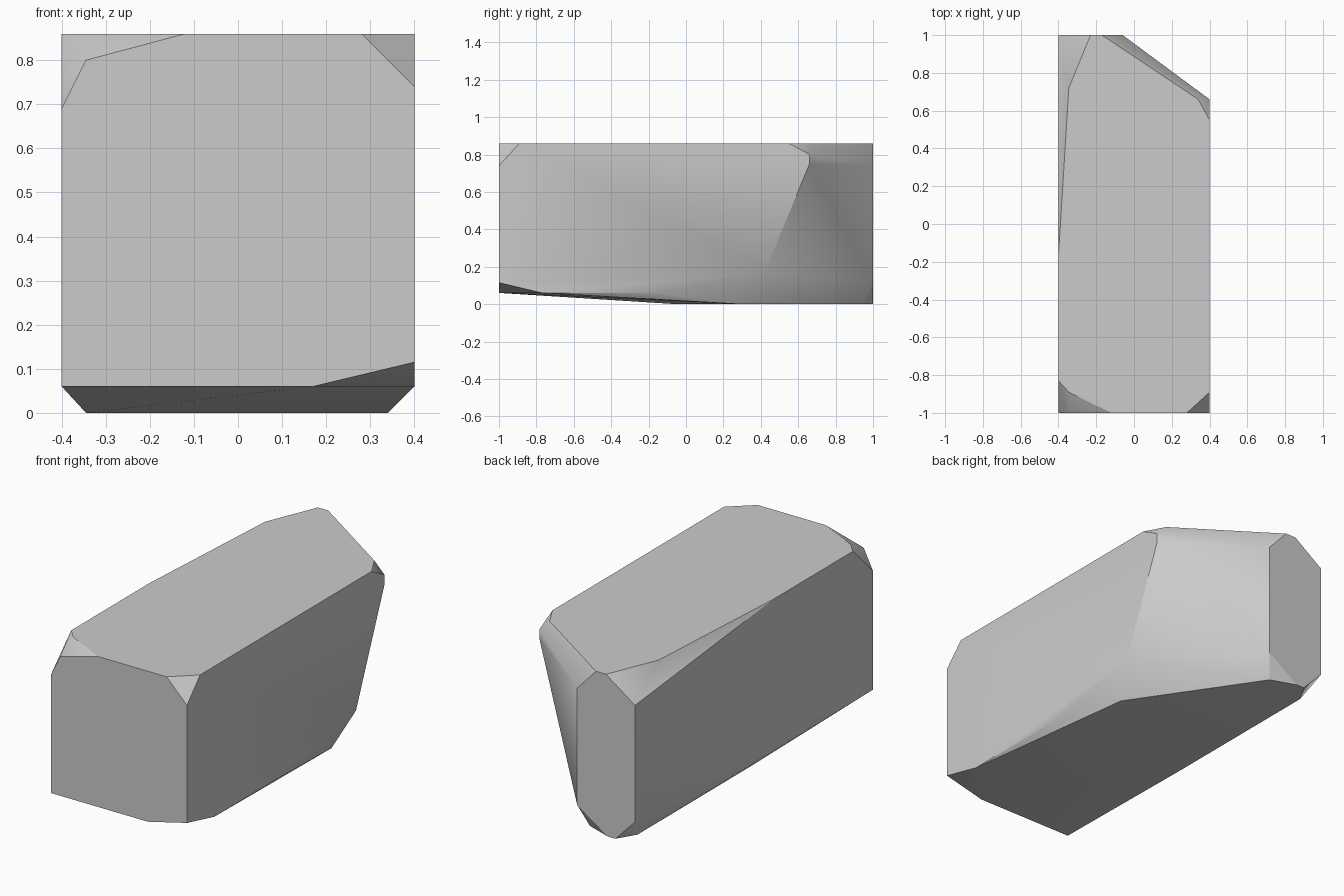
import bpy
import bmesh
import math

START = bpy.data.objects.get("Cube")
if START:
    bpy.data.objects.remove(START, do_unlink=True)

TOP = 0.86          # height of the flat top
SIDE = 0.4          # half width of the block
END = 1.0           # half length of the block


def make_material(name, color):
    material = bpy.data.materials.new(name)
    material.use_nodes = True
    material.diffuse_color = color
    material.node_tree.nodes["Principled BSDF"].inputs["Base Color"].default_value = color
    return material


def at_end(y, outline):
    """Outline (x, z) of an end face placed at y."""
    return [(x, y, z) for x, z in outline]


def at_height(z, outline):
    """Outline (x, y) of a top or bottom face placed at z."""
    return [(x, y, z) for x, y in outline]


def at_side(x, outline):
    """Outline (y, z) of a side face placed at x."""
    return [(x, y, z) for y, z in outline]


def hewn_block(name, points, material):
    """Solid stone enclosed by the outlines of its cut faces."""
    bm = bmesh.new()
    for point in points:
        bm.verts.new(point)
    hull = bmesh.ops.convex_hull(bm, input=bm.verts)
    unused = set(hull["geom_interior"]) | set(hull["geom_unused"])
    loose = [v for v in unused if isinstance(v, bmesh.types.BMVert)]
    bmesh.ops.delete(bm, geom=loose, context="VERTS")
    bmesh.ops.dissolve_limit(bm, angle_limit=math.radians(1),
                             verts=bm.verts, edges=bm.edges)
    bmesh.ops.recalc_face_normals(bm, faces=bm.faces)
    mesh = bpy.data.meshes.new(name)
    bm.to_mesh(mesh)
    bm.free()
    mesh.materials.append(material)
    block = bpy.data.objects.new(name, mesh)
    bpy.context.collection.objects.link(block)
    return block


# Wide front end, with chipped upper corners and a raised lower right corner
front = at_end(-END, [(-SIDE, 0.06), (0.17, 0.06), (SIDE, 0.115), (SIDE, 0.74),
                      (0.28, TOP), (-0.12, TOP), (-0.345, 0.8), (-SIDE, 0.69)])

# Narrow back end left by the slanting cut
back = at_end(END, [(-SIDE, 0.12), (-0.285, 0), (-0.24, 0), (-0.06, 0.12),
                    (-0.06, 0.74), (-0.17, TOP), (-0.23, TOP), (-SIDE, 0.74)])

# Flat top, ending in the chips and the slanting cut
top = at_height(TOP, [(SIDE, -0.89), (SIDE, 0.55), (0.34, 0.66), (-0.345, 0.72),
                      (-SIDE, -0.17), (-SIDE, -0.83), (-0.345, -0.89)])

# Flat part of the underside
bottom = at_height(0, [(0.34, 0.3), (-0.1, 0.95), (-0.345, 0.9), (-0.345, -0.05)])

# Long side that meets the slanting cut
side = at_side(SIDE, [(-0.77, 0.06), (-0.15, 0.06), (0.42, 0.17),
                      (0.66, 0.75), (0.66, 0.8)])

stone = make_material("stone grey", (0.6, 0.6, 0.6, 1))
block = hewn_block("stone_block", front + back + top + bottom + side, stone)

# Soften only the shallow facets
bpy.ops.object.select_all(action="DESELECT")
block.select_set(True)
bpy.context.view_layer.objects.active = block
bpy.ops.object.shade_smooth_by_angle(angle=math.radians(30))
